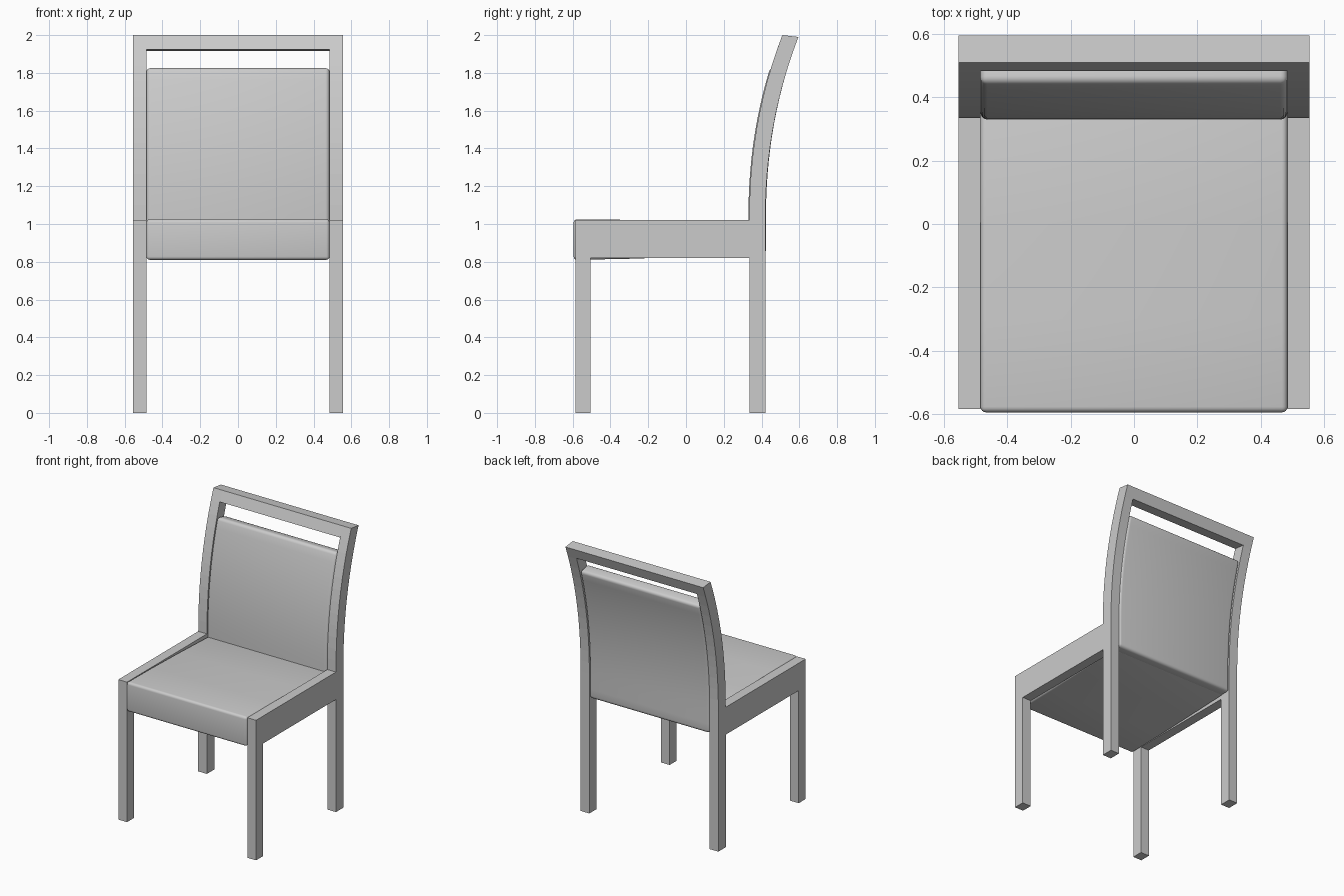
import bpy, bmesh

if "Cube" in bpy.data.objects:
    bpy.data.objects.remove(bpy.data.objects["Cube"])

BEND = 1.02   # height where the back starts to lean


def lean(z):
    return 0.175 * (max(0.0, z - BEND) / 0.98) ** 2.15


def prism(name, profile, x0, x1, bevel=0.0):
    """Extrude a (y, z) outline from x0 to x1."""
    bm = bmesh.new()
    face = bm.faces.new([bm.verts.new((x0, y, z)) for y, z in profile])
    res = bmesh.ops.extrude_face_region(bm, geom=[face])
    verts = [g for g in res["geom"] if isinstance(g, bmesh.types.BMVert)]
    bmesh.ops.translate(bm, verts=verts, vec=(x1 - x0, 0, 0))
    bmesh.ops.recalc_face_normals(bm, faces=bm.faces)
    me = bpy.data.meshes.new(name)
    bm.to_mesh(me)
    bm.free()
    ob = bpy.data.objects.new(name, me)
    bpy.context.collection.objects.link(ob)
    bpy.ops.object.select_all(action='DESELECT')
    ob.select_set(True)
    bpy.context.view_layer.objects.active = ob
    if bevel:
        mod = ob.modifiers.new("Soft edges", 'BEVEL')
        mod.width = bevel
        mod.segments = 4
        mod.limit_method = 'ANGLE'
        mod.angle_limit = 0.7
        bpy.ops.object.modifier_apply(modifier=mod.name)
        bpy.ops.object.shade_smooth_by_angle(angle=0.7)
    return ob


def levels(a, b, n):
    return [a + (b - a) * i / n for i in range(n + 1)]


# Side frames: front leg, seat rail, rear leg and curved back post in one outline
post_front = [(0.335 + lean(z), z) for z in levels(1.02, 2.0, 12)]
post_back = [(0.42 + lean(z + 0.01), z) for z in levels(1.99, 1.02, 12)]
side = ([(-0.585, 0), (-0.585, 1.02)] + post_front + post_back +
        [(0.42, 0), (0.335, 0), (0.335, 0.82), (-0.505, 0.82), (-0.505, 0)])
for label, s in (("left", -1), ("right", 1)):
    prism(label + "_side_frame", side, s * 0.485, s * 0.555)

# Top rail joining the two posts
rail = [(0.335 + lean(1.925), 1.925), (0.51, 2.0),
        (0.595, 1.99), (0.42 + lean(1.925), 1.915)]
prism("top_rail", rail, -0.485, 0.485)

# Seat cushion, slightly thinner toward the rear
seat = [(-0.595, 0.815), (-0.595, 1.025), (-0.3, 1.022), (0.0, 1.014),
        (0.37, 1.0), (0.37, 0.84), (0.0, 0.826), (-0.3, 0.816)]
seat[0] = (-0.595, 0.81)
prism("seat_cushion", seat, -0.485, 0.485, 0.018)

# Curved back cushion, running down behind the seat
back = ([(0.33 + lean(z + 0.0), z) for z in levels(0.84, 1.83, 14)] +
        [(0.423 + lean(z), z) for z in levels(1.81, 0.84, 14)])
prism("back_cushion", back, -0.485, 0.485, 0.022)
